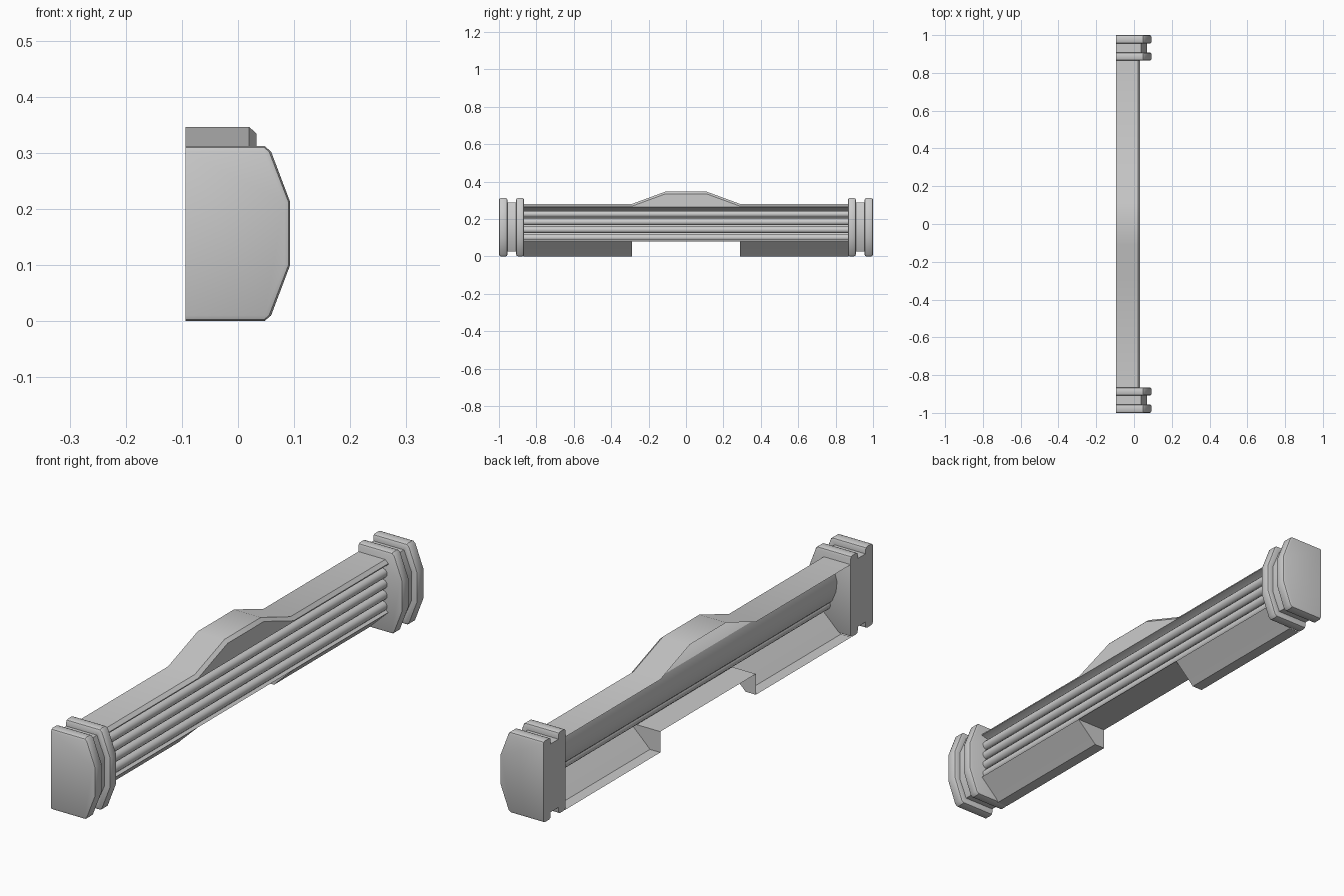
import bpy, bmesh, math

if "Cube" in bpy.data.objects:
    bpy.data.objects.remove(bpy.data.objects["Cube"])

BACK = -0.094   # plane of the open back
END = 0.87      # where the bar meets the end caps


def finish(name, bm, mirror=False, closed=False):
    if closed:
        bmesh.ops.remove_doubles(bm, verts=bm.verts, dist=0.0002)
        bmesh.ops.recalc_face_normals(bm, faces=bm.faces)
    me = bpy.data.meshes.new(name)
    bm.to_mesh(me)
    bm.free()
    ob = bpy.data.objects.new(name, me)
    bpy.context.collection.objects.link(ob)
    if mirror:
        m = ob.modifiers.new("Mirror", 'MIRROR')
        m.use_axis = (False, True, False)
        m.use_mirror_merge = False
    bpy.ops.object.select_all(action='DESELECT')
    bpy.context.view_layer.objects.active = ob
    ob.select_set(True)
    bpy.ops.object.shade_smooth_by_angle(angle=math.radians(30))
    return ob


def loft(name, sections, mirror=False, closed=False):
    """Skin a list of (y, [(x, z), ...]) cross-sections."""
    bm = bmesh.new()
    rows = [[bm.verts.new((x, y, z)) for x, z in prof] for y, prof in sections]
    n = len(rows[0])
    for a, b in zip(rows, rows[1:]):
        for i in range(n if closed else n - 1):
            k = (i + 1) % n
            bm.faces.new((a[i], a[k], b[k], b[i]))
    if closed:
        bm.faces.new(rows[0])
        bm.faces.new(rows[-1])
    return finish(name, bm, mirror, closed)


# Top shell with the raised centre arch
def top_profile(t):
    return [(BACK, t), (0.02, t), (0.033, t - 0.012), (0.033, 0.264)]


loft("top_shell", [(y, top_profile(t)) for y, t in
                   ((-END, .28), (-.29, .28), (-.11, .346), (.11, .346), (.29, .28), (END, .28))])

# Recessed front wall behind the rods
wall = [(.033, .264), (.0, .255), (-.025, .235), (-.036, .2),
        (-.032, .16), (-.015, .12), (.01, .095), (.033, .08)]
loft("front_recess", [(-END, wall), (END, wall)])

# Horizontal rods in the recess
bm = bmesh.new()
for z in (.1, .142, .184, .226):
    ring = [(.01 + .018 * math.cos(-a * math.tau / 14), z + .018 * math.sin(-a * math.tau / 14))
            for a in range(14)]
    rows = [[bm.verts.new((x, y, zz)) for x, zz in ring] for y in (-END, END)]
    for i in range(14):
        k = (i + 1) % 14
        bm.faces.new((rows[0][i], rows[0][k], rows[1][k], rows[1][i]))
    for r in rows:
        bm.faces.new(r)
finish("front_rods", bm, closed=True)

# Sloped lower skirts on either side of the centre notch
skirt = [(.033, .08), (-.035, .015), (-.05, 0), (BACK, 0)]
loft("lower_skirt", [(.29, skirt), (END, skirt)], mirror=True)

# Notch ceiling and its end walls
plate = [(.033, .08), (BACK, .08)]
loft("notch_ceiling", [(-.29, plate), (.29, plate)])
bm = bmesh.new()
bm.faces.new([bm.verts.new((x, .29, z)) for x, z in reversed(skirt + [(BACK, .08)])])
bmesh.ops.recalc_face_normals(bm, faces=bm.faces)
for f in bm.faces:
    f.normal_update()
    if f.normal.y > 0:
        f.normal_flip()
finish("notch_end_wall", bm, mirror=True)


# End caps: two rounded flanges with a groove between them
def cap_profile(o):
    a, b = max(o, 0), min(o, 0)
    x1, x2 = .047 + .7 * b, .047 + 1.2 * a + .7 * b
    return [(BACK, .01 - o), (x1, .01 - o), (x2, .01 - b), (.083 + o, .1),
            (.083 + o, .212), (x2, .302 + b), (x1, .302 + o), (BACK, .302 + o)]


def flange(y0, y1):
    return [(y0, 0), (y0 + .003, .007), (y0 + .01, .01),
            (y1 - .01, .01), (y1 - .003, .007), (y1, 0)]


steps = flange(.865, .908) + [(.908, -.015), (.955, -.015)] + flange(.955, 1.0)
loft("end_cap", [(y, cap_profile(o)) for y, o in steps], mirror=True, closed=True)
